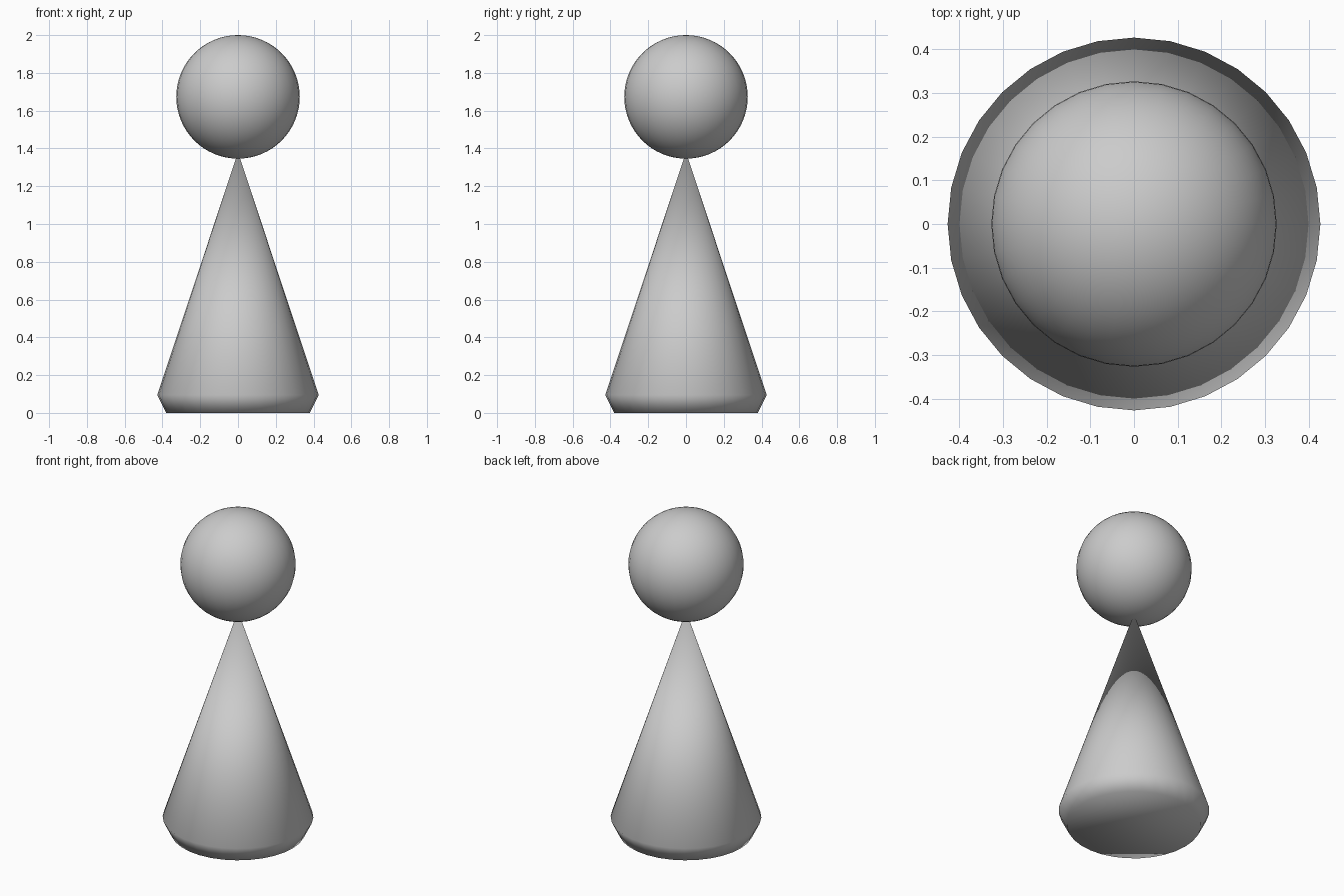
import bpy, bmesh
from math import radians
from mathutils import Matrix

if "Cube" in bpy.data.objects:
    bpy.data.objects.remove(bpy.data.objects["Cube"])

SIDES = 32


def add_object(name, bm):
    """Turn a bmesh into a fully smooth-shaded object."""
    bmesh.ops.recalc_face_normals(bm, faces=bm.faces)
    for face in bm.faces:
        face.smooth = True
    mesh = bpy.data.meshes.new(name)
    bm.to_mesh(mesh)
    bm.free()
    obj = bpy.data.objects.new(name, mesh)
    bpy.context.collection.objects.link(obj)
    return obj


# Body: cone with an undercut foot, spun from a short profile (radius, height)
profile = [(0, 1.38), (0.427, 0.095), (0.38, 0)]
bm = bmesh.new()
verts = [bm.verts.new((r, 0, z)) for r, z in profile]
edges = [bm.edges.new(pair) for pair in zip(verts, verts[1:])]
bmesh.ops.spin(bm, geom=verts + edges, cent=(0, 0, 0), axis=(0, 0, 1),
               angle=radians(360), steps=SIDES, use_duplicate=False)
bmesh.ops.remove_doubles(bm, verts=bm.verts, dist=0.0005)
# Flat base cap
bmesh.ops.holes_fill(bm, edges=[e for e in bm.edges if e.is_boundary], sides=0)
add_object("body", bm)

# Head: ball balanced on the tip
bm = bmesh.new()
bmesh.ops.create_uvsphere(bm, u_segments=SIDES, v_segments=SIDES, radius=0.327,
                          matrix=Matrix.Translation((0, 0, 1.673)))
add_object("head", bm)
